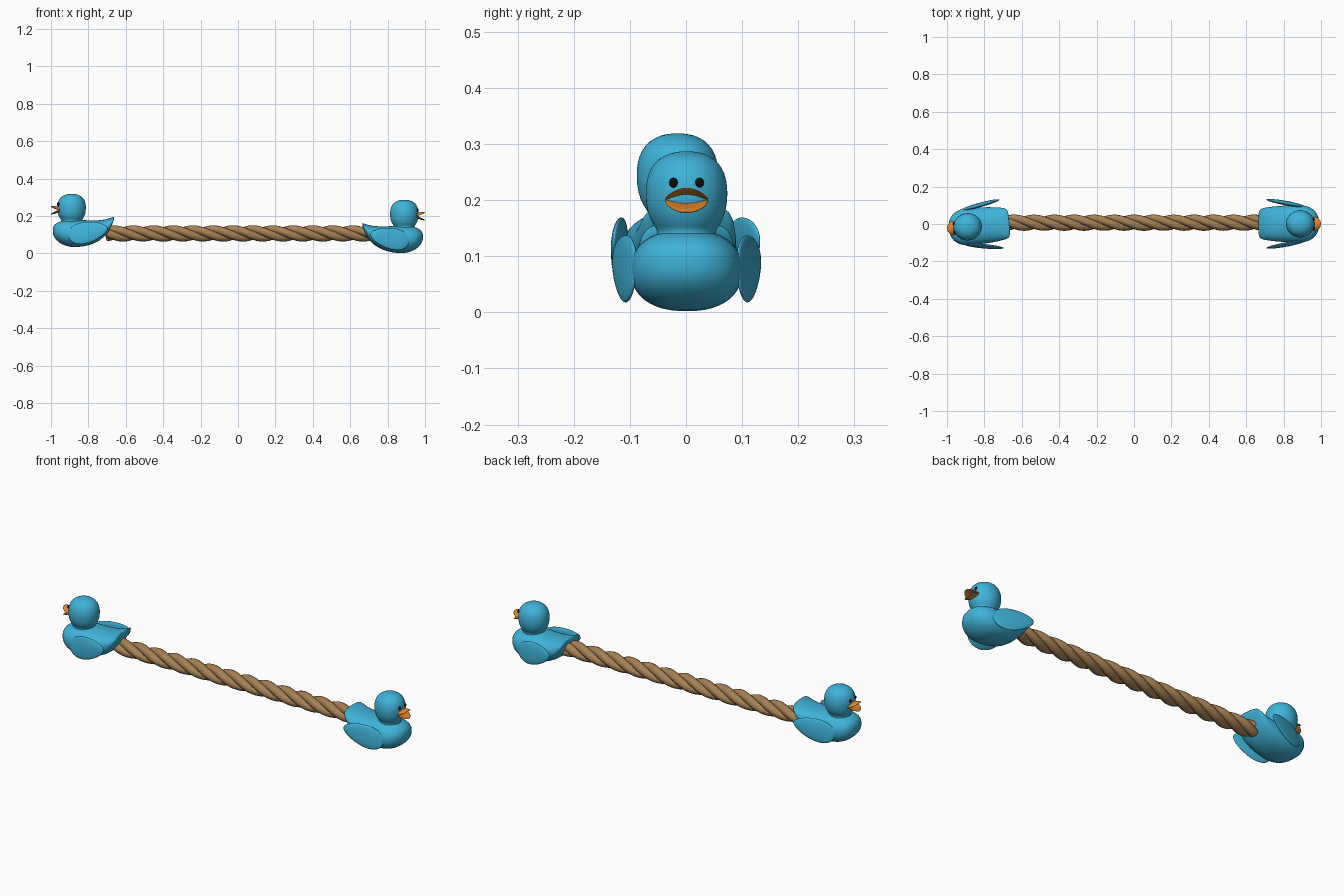
import bpy, bmesh, math
from mathutils import Matrix, Vector

if "Cube" in bpy.data.objects:
    bpy.data.objects.remove(bpy.data.objects["Cube"], do_unlink=True)


def material(name, rgb):
    m = bpy.data.materials.new(name)
    m.use_nodes = True
    m.diffuse_color = (*rgb, 1)
    bsdf = next(n for n in m.node_tree.nodes if n.type == 'BSDF_PRINCIPLED')
    bsdf.inputs["Base Color"].default_value = (*rgb, 1)
    return m


BLUE = material("duck blue", (0.05, 0.45, 0.69))
ORANGE = material("bill orange", (0.75, 0.23, 0.025))
BLACK = material("eye black", (0.004, 0.004, 0.004))
ROPE = material("rope tan", (0.38, 0.22, 0.09))


def finish(name, bm, mat, place, subdivide=0):
    bmesh.ops.recalc_face_normals(bm, faces=bm.faces)
    for f in bm.faces:
        f.smooth = True
    mesh = bpy.data.meshes.new(name)
    bm.to_mesh(mesh)
    bm.free()
    mesh.materials.append(mat)
    ob = bpy.data.objects.new(name, mesh)
    bpy.context.collection.objects.link(ob)
    ob.matrix_world = place
    if subdivide:
        mod = ob.modifiers.new("smooth", 'SUBSURF')
        mod.levels = mod.render_levels = subdivide


def loft(rings):
    """Skin closed rings of points and cap both ends."""
    bm = bmesh.new()
    loops = [[bm.verts.new(p) for p in ring] for ring in rings]
    n = len(loops[0])
    for a, b in zip(loops, loops[1:]):
        for i in range(n):
            j = (i + 1) % n
            bm.faces.new((a[i], a[j], b[j], b[i]))
    bm.faces.new(loops[0])
    bm.faces.new(loops[-1])
    return bm


def ball(u=32, v=16):
    bm = bmesh.new()
    bmesh.ops.create_uvsphere(bm, u_segments=u, v_segments=v, radius=1)
    return bm


# Body stations: x, underside, top, half width
BODY = [(-0.167, 0.150, 0.163, 0.058), (-0.158, 0.122, 0.159, 0.078),
        (-0.14, 0.083, 0.153, 0.085), (-0.11, 0.047, 0.146, 0.090),
        (-0.06, 0.017, 0.143, 0.096), (0, 0.002, 0.146, 0.099),
        (0.05, -0.001, 0.148, 0.101), (0.09, 0.006, 0.146, 0.097),
        (0.125, 0.024, 0.138, 0.082), (0.148, 0.048, 0.124, 0.055),
        (0.159, 0.070, 0.104, 0.024)]
# Head and neck profile: radius, height
HEAD = [(0.060, 0.115), (0.053, 0.138), (0.052, 0.146), (0.062, 0.158),
        (0.071, 0.18), (0.074, 0.21), (0.072, 0.235), (0.064, 0.257),
        (0.050, 0.273), (0.030, 0.283), (0.010, 0.286)]
HEAD_X = 0.058


def spow(v, e):
    return math.copysign(abs(v) ** e, v)


def duck(side, place):
    angles = [math.tau * i / 32 for i in range(32)]
    # Body
    rings = [[(x, w * spow(math.cos(a), 0.87),
               (zb + zt) / 2 + (zt - zb) / 2 * spow(math.sin(a), 0.87))
              for a in angles] for x, zb, zt, w in BODY]
    finish(side + "_duck_body", loft(rings), BLUE, place, 1)
    # Head
    rings = [[(HEAD_X + 1.05 * r * math.cos(a), r * math.sin(a), z)
              for a in angles] for r, z in HEAD]
    finish(side + "_duck_head", loft(rings), BLUE, place, 1)
    # Wings and eyes
    for s, label in ((1, "left"), (-1, "right")):
        bm = ball()
        for v in bm.verts:
            v.co.z *= 1 + 0.25 * v.co.x
            v.co = Vector((v.co.x * 0.108, v.co.y * 0.011, v.co.z * 0.056))
        turn = (Matrix.Rotation(-s * math.radians(10), 4, 'Z')
                @ Matrix.Rotation(math.radians(12), 4, 'Y')
                @ Matrix.Rotation(s * math.radians(5), 4, 'X'))
        bm.transform(Matrix.Translation((-0.02, s * 0.111, 0.081)) @ turn)
        finish(f"{side}_duck_{label}_wing", bm, BLUE, place)

        bm = ball(8, 6)
        bm.transform(Matrix.Translation((HEAD_X + 0.072, s * 0.023, 0.230))
                     @ Matrix.Diagonal((0.005, 0.008, 0.009, 1)))
        finish(f"{side}_duck_{label}_eye", bm, BLACK, place)
    # Open bill
    for label, z0, arch, rise in (("upper", 0.201, 0.012, 0.006),
                                  ("lower", 0.197, -0.007, -0.013)):
        bm = ball()
        for v in bm.verts:
            x, y, z = v.co
            v.co = Vector((0.128 + 0.041 * x, 0.038 * y,
                           z0 + 0.005 * z + arch * (1 - y * y) + rise * x))
        finish(f"{side}_duck_{label}_bill", bm, ORANGE, place)


duck("left", Matrix.Translation((0.831, 0.001, 0.001)))
duck("right", Matrix.Translation((-0.832, -0.010, 0.033))
     @ Matrix.Rotation(math.radians(185), 4, 'Z'))

# Rope of three twisted strands
PITCH, END, STEPS = 0.32, 0.70, 160
for k in range(3):
    curve = bpy.data.curves.new(f"rope_strand_{k + 1}", 'CURVE')
    curve.dimensions = '3D'
    curve.bevel_depth = 0.0225
    curve.bevel_resolution = 4
    curve.use_fill_caps = True
    spline = curve.splines.new('POLY')
    spline.points.add(STEPS)
    for i, p in enumerate(spline.points):
        x = -END + 2 * END * i / STEPS
        a = math.tau * (x / PITCH + k / 3)
        p.co = (x, 0.007 + 0.021 * math.cos(a), 0.107 + 0.021 * math.sin(a), 1)
    spline.use_smooth = True
    curve.materials.append(ROPE)
    ob = bpy.data.objects.new(curve.name, curve)
    bpy.context.collection.objects.link(ob)
